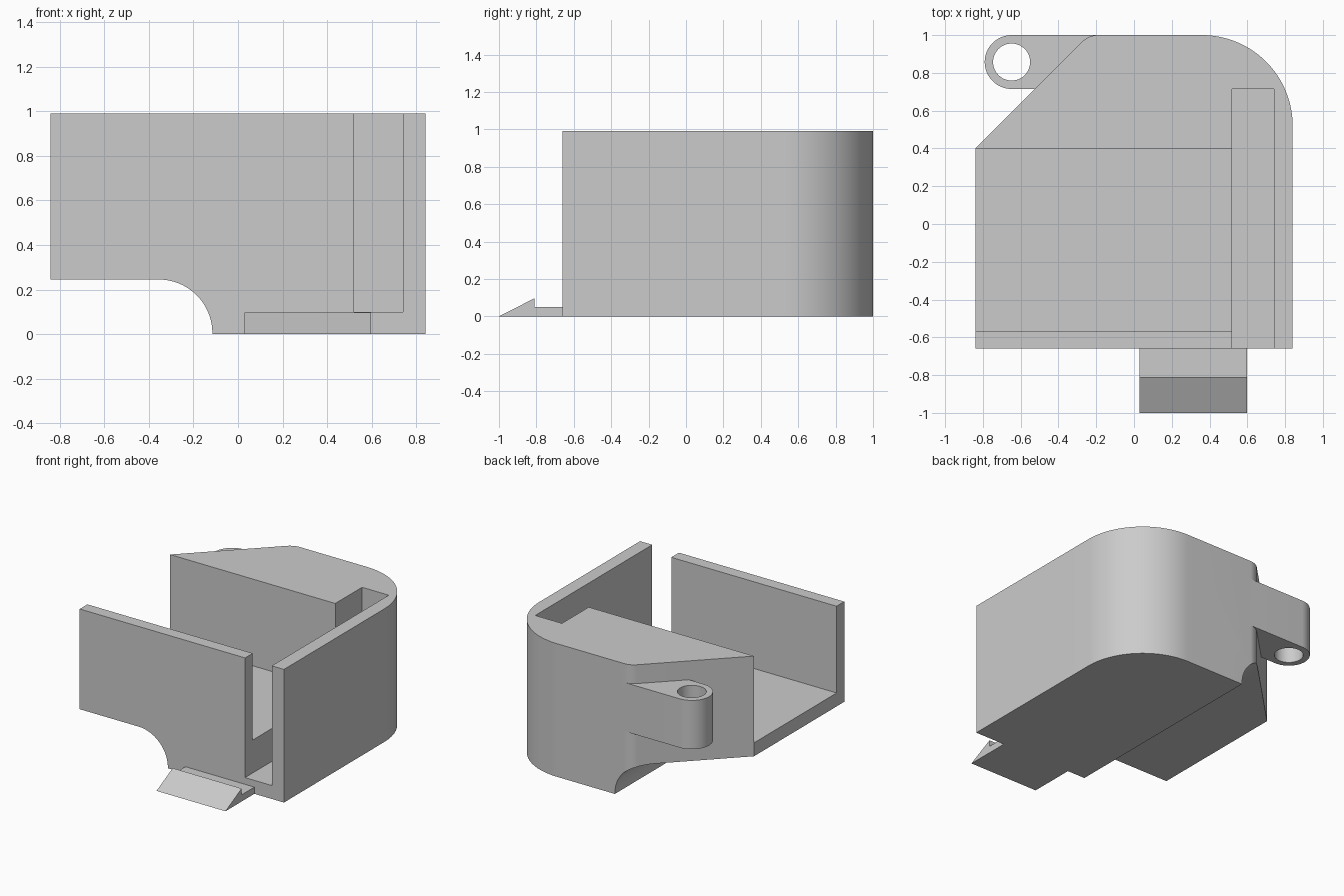
import bpy
import bmesh
from math import sin, cos, radians
from mathutils import Vector

cube = bpy.data.objects.get("Cube")
if cube:
    bpy.data.objects.remove(cube, do_unlink=True)

grey = bpy.data.materials.new("plain_grey")
grey.use_nodes = True
colour = (0.6, 0.6, 0.6, 1)
grey.diffuse_color = colour
grey.node_tree.nodes["Principled BSDF"].inputs["Base Color"].default_value = colour


def arc(cx, cy, r, start, end, steps):
    """Points along a circular arc, angles in degrees."""
    angles = [radians(start + (end - start) * i / steps) for i in range(steps + 1)]
    return [(cx + r * cos(a), cy + r * sin(a)) for a in angles]


def prism(name, outline, axis, low, high):
    """Extrude a 2D outline along x, y or z."""
    place = {"x": lambda a, b, d: (d, a, b),
             "y": lambda a, b, d: (a, d, b),
             "z": lambda a, b, d: (a, b, d)}[axis]
    bm = bmesh.new()
    face = bm.faces.new([bm.verts.new(place(a, b, low)) for a, b in outline])
    side = bmesh.ops.extrude_face_region(bm, geom=[face])["geom"]
    bmesh.ops.translate(bm, vec=Vector(place(0, 0, high - low)),
                        verts=[v for v in side if isinstance(v, bmesh.types.BMVert)])
    bmesh.ops.recalc_face_normals(bm, faces=bm.faces)
    mesh = bpy.data.meshes.new(name)
    bm.to_mesh(mesh)
    bm.free()
    mesh.materials.append(grey)
    obj = bpy.data.objects.new(name, mesh)
    bpy.context.collection.objects.link(obj)
    return obj


def rect(x0, y0, x1, y1):
    return [(x0, y0), (x1, y0), (x1, y1), (x0, y1)]


def cut(target, cutter):
    """Subtract the cutter from the target, then discard it."""
    cutter.hide_render = True
    mod = target.modifiers.new("cut", "BOOLEAN")
    mod.operation = "DIFFERENCE"
    mod.solver = "EXACT"
    mod.object = cutter
    bpy.context.view_layer.objects.active = target
    bpy.ops.object.modifier_apply(modifier=mod.name)
    bpy.data.objects.remove(cutter, do_unlink=True)


# Housing: one rounded back corner, one chamfered back corner
outline = [(-0.84, -0.66), (0.84, -0.66)]
outline += arc(0.36, 0.52, 0.48, 0, 90, 32)
outline += arc(-0.19, 0.88, 0.12, 90, 135, 10)
outline += [(-0.84, 0.4)]
housing = prism("housing", outline, "z", 0, 0.99)

# Open tray, deep side slot and curved relief under the raised side
cut(housing, prism("tray_cutter", rect(-1, -0.57, 0.6, 0.4), "z", 0.345, 1.2))
cut(housing, prism("slot_cutter", rect(0.52, -0.8, 0.74, 0.715), "z", 0.1, 1.2))
relief = [(-1, -0.1), (-0.115, -0.1)] + arc(-0.355, 0.005, 0.24, 0, 90, 24) + [(-1, 0.245)]
cut(housing, prism("relief_cutter", relief, "y", -1, 1.2))

# Mounting ear with a screw hole
ear_outline = [(-0.48, 0.715), (-0.19, 1.0)] + arc(-0.648, 0.8575, 0.1425, 90, 270, 32)
ear = prism("mounting_ear", ear_outline, "z", 0.487, 0.85)
cut(ear, prism("hole_cutter", arc(-0.648, 0.8575, 0.098, 0, 352.5, 47), "z", 0.3, 1))

# Snap clip with a ramped hook
clip_profile = [(-0.65, 0), (-1, 0), (-0.81, 0.097), (-0.81, 0.05), (-0.65, 0.05)]
clip = prism("snap_clip", clip_profile, "x", 0.03, 0.597)

# Smooth the curves and keep the edges sharp
bpy.ops.object.select_all(action="DESELECT")
for obj in (housing, ear, clip):
    obj.select_set(True)
bpy.context.view_layer.objects.active = housing
bpy.ops.object.shade_smooth_by_angle(angle=radians(30))
